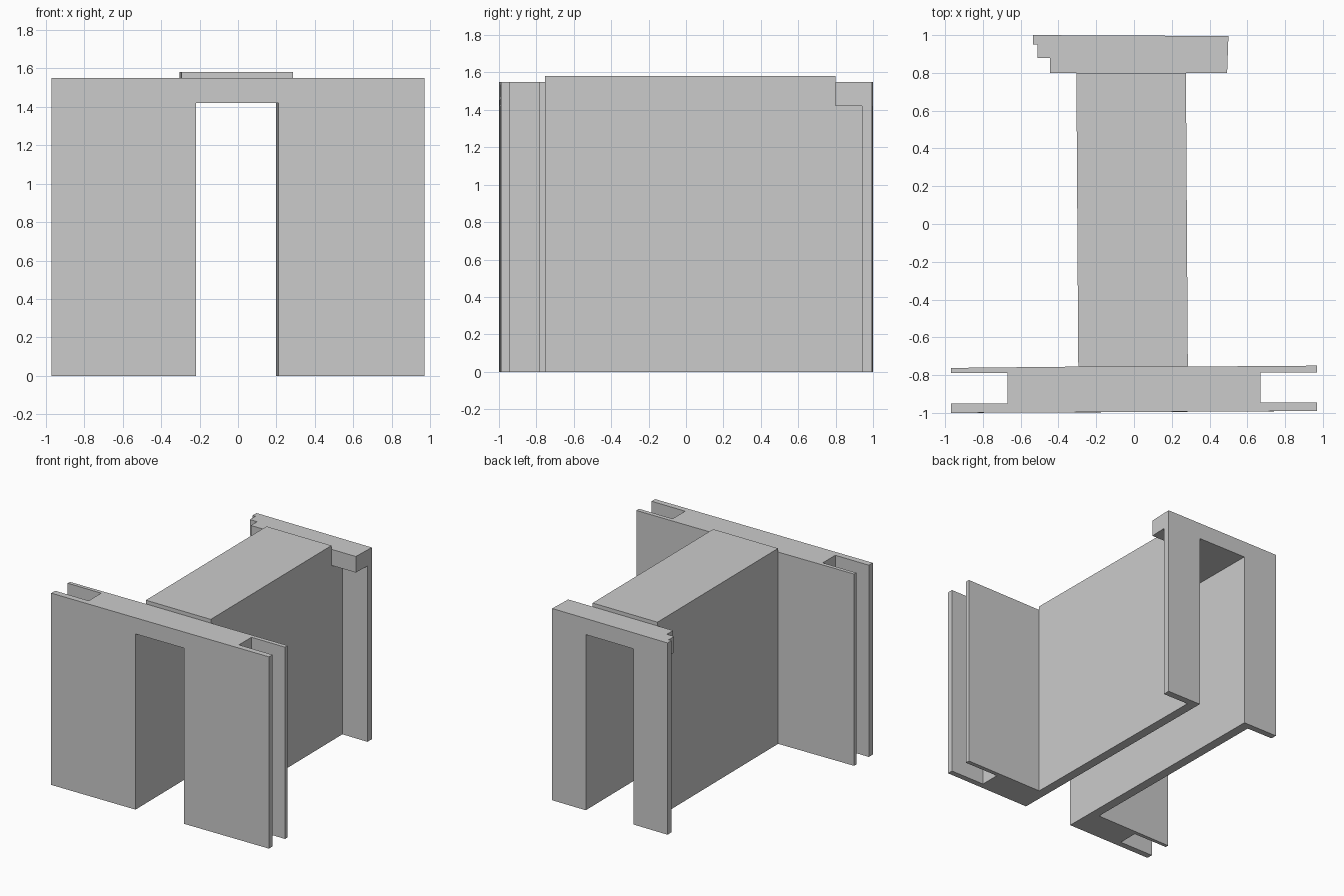
import bpy, bmesh

if "Cube" in bpy.data.objects:
    bpy.data.objects.remove(bpy.data.objects["Cube"])


def prism(name, outline, z0, z1):
    """Extrude a plan outline (x, y points) from z0 to z1."""
    bm = bmesh.new()
    face = bm.faces.new([bm.verts.new((x, y, z0)) for x, y in outline])
    top = bmesh.ops.extrude_face_region(bm, geom=[face])["geom"]
    bmesh.ops.translate(bm, vec=(0, 0, z1 - z0),
                        verts=[v for v in top if isinstance(v, bmesh.types.BMVert)])
    bmesh.ops.recalc_face_normals(bm, faces=bm.faces)
    mesh = bpy.data.meshes.new(name)
    bm.to_mesh(mesh)
    bm.free()
    obj = bpy.data.objects.new(name, mesh)
    bpy.context.collection.objects.link(obj)
    return obj


def skewed(half_width, y0, y1):
    """Plan strip along the passage, which drifts slightly towards -x."""
    def mid(y):
        return -0.005 - 0.0065 * (y + 0.755)
    return [(mid(y0) - half_width, y0), (mid(y0) + half_width, y0),
            (mid(y1) + half_width, y1), (mid(y1) - half_width, y1)]


def combine(target, other, operation):
    mod = target.modifiers.new(operation.lower(), 'BOOLEAN')
    mod.operation = operation
    mod.solver = 'EXACT'
    mod.object = other
    bpy.context.view_layer.objects.active = target
    bpy.ops.object.modifier_apply(modifier=mod.name)
    bpy.data.objects.remove(other)


FLOOR, DOOR, WALL, ROOF = 0.0, 1.42, 1.55, 1.58

# Wide front wall with an open slot in each end
body = prism("gate_passage", [
    (-0.97, -1.0), (-0.24, -0.997), (0.97, -0.99), (0.97, -0.945),
    (0.67, -0.945), (0.67, -0.785), (0.97, -0.785), (0.97, -0.75),
    (0.285, -0.755), (-0.295, -0.755), (-0.97, -0.762), (-0.97, -0.79),
    (-0.67, -0.79), (-0.67, -0.95), (-0.97, -0.95)], FLOOR, WALL)

# Corridor, and its lower stretch under the back lintel
corridor = prism("corridor", skewed(0.29, -0.755, 0.8), FLOOR, ROOF)
corridor_end = prism("corridor_end", skewed(0.29, 0.8, 0.97), FLOOR, DOOR)

# Thin back facade, and the deep stepped lintel on top of it
facade = prism("back_facade", [
    (-0.535, 0.95), (0.498, 0.94), (0.5, 0.995), (-0.535, 1.0)], FLOOR, DOOR)
lintel = prism("back_lintel", [
    (-0.445, 0.8), (0.493, 0.8), (0.498, 0.94), (0.5, 0.995), (-0.535, 1.0),
    (-0.535, 0.95), (-0.51, 0.95), (-0.51, 0.88), (-0.445, 0.88)], DOOR, WALL)

for part in (corridor, corridor_end, facade, lintel):
    combine(body, part, 'UNION')

# Open passage through everything
passage = prism("passage_cutter", skewed(0.215, -1.1, 1.1), -0.1, DOOR)
combine(body, passage, 'DIFFERENCE')

# Tidy flat faces
bm = bmesh.new()
bm.from_mesh(body.data)
bmesh.ops.remove_doubles(bm, verts=bm.verts, dist=0.0005)
bmesh.ops.dissolve_limit(bm, angle_limit=0.002, verts=bm.verts, edges=bm.edges)
bm.to_mesh(body.data)
bm.free()
